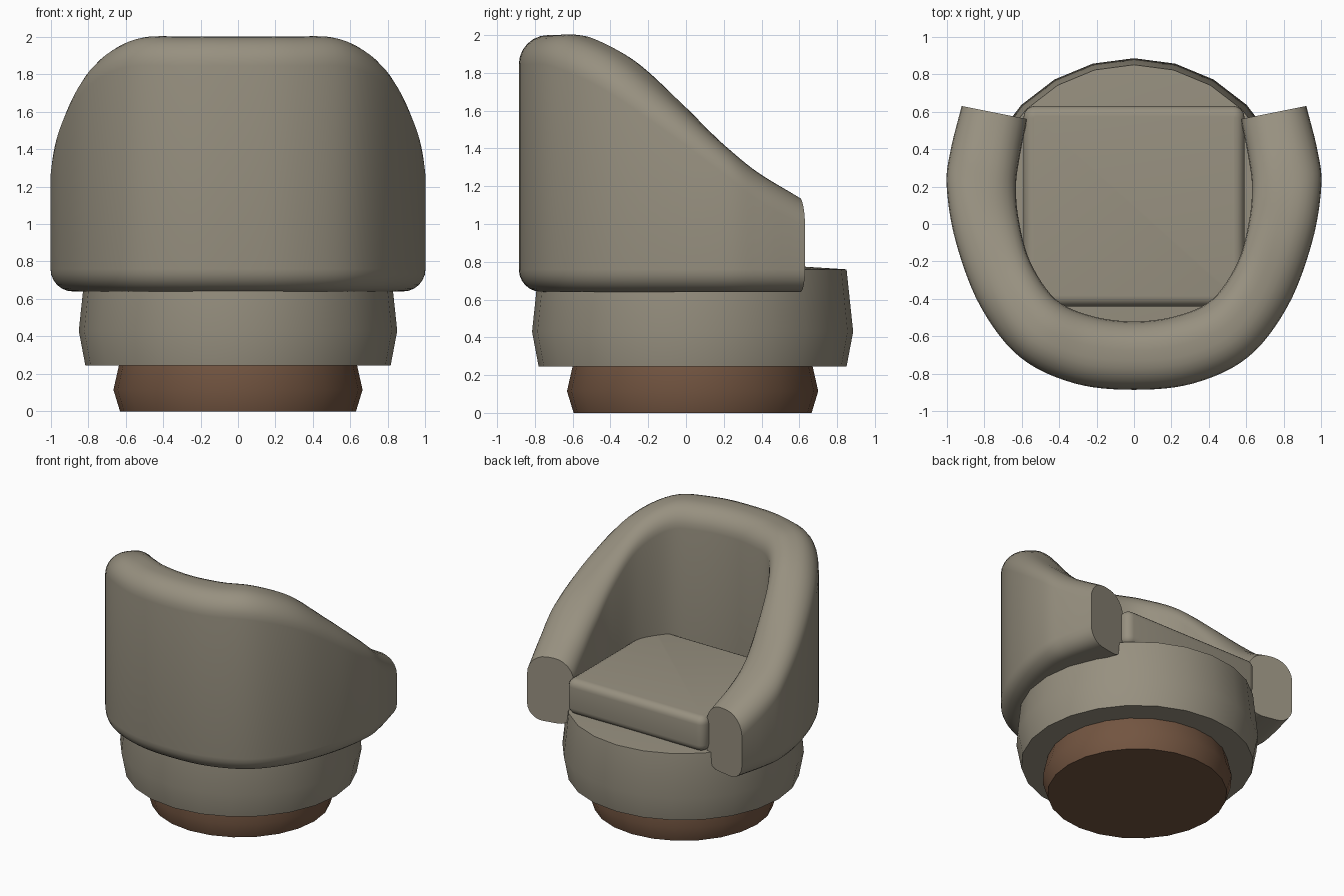
import bpy, bmesh, math
from mathutils import Vector

if "Cube" in bpy.data.objects:
    bpy.data.objects.remove(bpy.data.objects["Cube"])

def material(name, color):
    m = bpy.data.materials.new(name)
    m.diffuse_color = (*color, 1)
    m.use_nodes = True
    m.node_tree.nodes["Principled BSDF"].inputs["Base Color"].default_value = m.diffuse_color
    return m

fabric = material("fabric", (0.31, 0.28, 0.215))
wood = material("wood", (0.17, 0.09, 0.052))

def finish(name, bm, mat, angle=40):
    bmesh.ops.recalc_face_normals(bm, faces=bm.faces)
    me = bpy.data.meshes.new(name)
    bm.to_mesh(me)
    bm.free()
    ob = bpy.data.objects.new(name, me)
    bpy.context.collection.objects.link(ob)
    me.materials.append(mat)
    bpy.ops.object.select_all(action='DESELECT')
    ob.select_set(True)
    bpy.context.view_layer.objects.active = ob
    bpy.ops.object.shade_smooth_by_angle(angle=math.radians(angle))
    return ob

def loft(bm, rings):
    """Bridge closed rings of points and cap both ends."""
    vs = [[bm.verts.new(p) for p in r] for r in rings]
    n = len(vs[0])
    for a, b in zip(vs, vs[1:]):
        for i in range(n):
            j = (i + 1) % n
            bm.faces.new((a[i], a[j], b[j], b[i]))
    bm.faces.new(vs[0])
    bm.faces.new(vs[-1])

def turned(name, profile, mat, cy=0.035, sides=24):
    bm = bmesh.new()
    ang = [2 * math.pi * i / sides for i in range(sides)]
    loft(bm, [[(r * math.cos(a), cy + r * math.sin(a), z) for a in ang] for r, z in profile])
    return finish(name, bm, mat)

# Plinth and upholstered drum
turned("plinth", [(0.63, 0), (0.665, 0.115), (0.63, 0.27)], wood)
turned("seat_base", [(0.815, 0.245), (0.85, 0.43), (0.815, 0.76), (0.5, 0.78)], fabric)

# Seat cushion
bm = bmesh.new()
bmesh.ops.create_cube(bm, size=1)
for v in bm.verts:
    v.co = Vector((v.co.x * 1.18, 0.095 + v.co.y * 1.07, 0.895 + v.co.z * 0.27))
upright = [e for e in bm.edges if abs(e.verts[0].co.z - e.verts[1].co.z) > 0.1]
bmesh.ops.bevel(bm, geom=upright, offset=0.06, segments=4, profile=0.5, affect='EDGES')
rims = [e for e in bm.edges if abs(e.verts[0].co.z - e.verts[1].co.z) < 0.01]
bmesh.ops.bevel(bm, geom=rims, offset=0.055, segments=5, profile=0.5, affect='EDGES')
finish("seat_cushion", bm, fabric)

# Wraparound back and arms: stations of outer x,y / inner x,y / crest height
half = [(0.00, -0.885, 0.00, -0.52, 2.00),
        (0.32, -0.85, 0.23, -0.49, 2.00),
        (0.61, -0.71, 0.42, -0.40, 1.99),
        (0.82, -0.44, 0.555, -0.20, 1.87),
        (0.95, -0.10, 0.615, 0.02, 1.64),
        (1.00, 0.20, 0.63, 0.20, 1.42),
        (0.98, 0.39, 0.61, 0.36, 1.275),
        (0.92, 0.63, 0.57, 0.56, 1.14)]
stations = [Vector(s) for s in half]
stations = [Vector((-s[0], s[1], -s[2], s[3], s[4])) for s in stations[:0:-1]] + stations

def catmull(p, i, t):
    b, c = p[i], p[i + 1]
    a = p[i - 1] if i > 0 else b * 2 - c
    d = p[i + 2] if i + 2 < len(p) else c * 2 - b
    return 0.5 * (2 * b + (c - a) * t + (2 * a - 5 * b + 4 * c - d) * t**2 + (3 * b - a - 3 * c + d) * t**3)

def section(s):
    """Rounded upright slab between the inner and outer outline."""
    outer, inner = Vector((s[0], s[1])), Vector((s[2], s[3]))
    w, lo, hi = (outer - inner).length, 0.64, s[4]
    pts = []
    for cx, top, start, r in ((w, 0, -90, 0.12), (w, 1, 0, 0.155), (0, 1, 90, 0.155), (0, 0, 180, 0.12)):
        x = w - r if cx else r
        z = hi - r if top else lo + r
        for k in range(7):
            a = math.radians(start + 15 * k)
            p = inner.lerp(outer, (x + r * math.cos(a)) / w)
            pts.append((p.x, p.y, z + r * math.sin(a)))
    return pts

STEPS = 6
samples = [catmull(stations, i, k / STEPS) for i in range(len(stations) - 1) for k in range(STEPS)]
bm = bmesh.new()
loft(bm, [section(s) for s in samples + [stations[-1]]])
finish("back_and_arms", bm, fabric)
